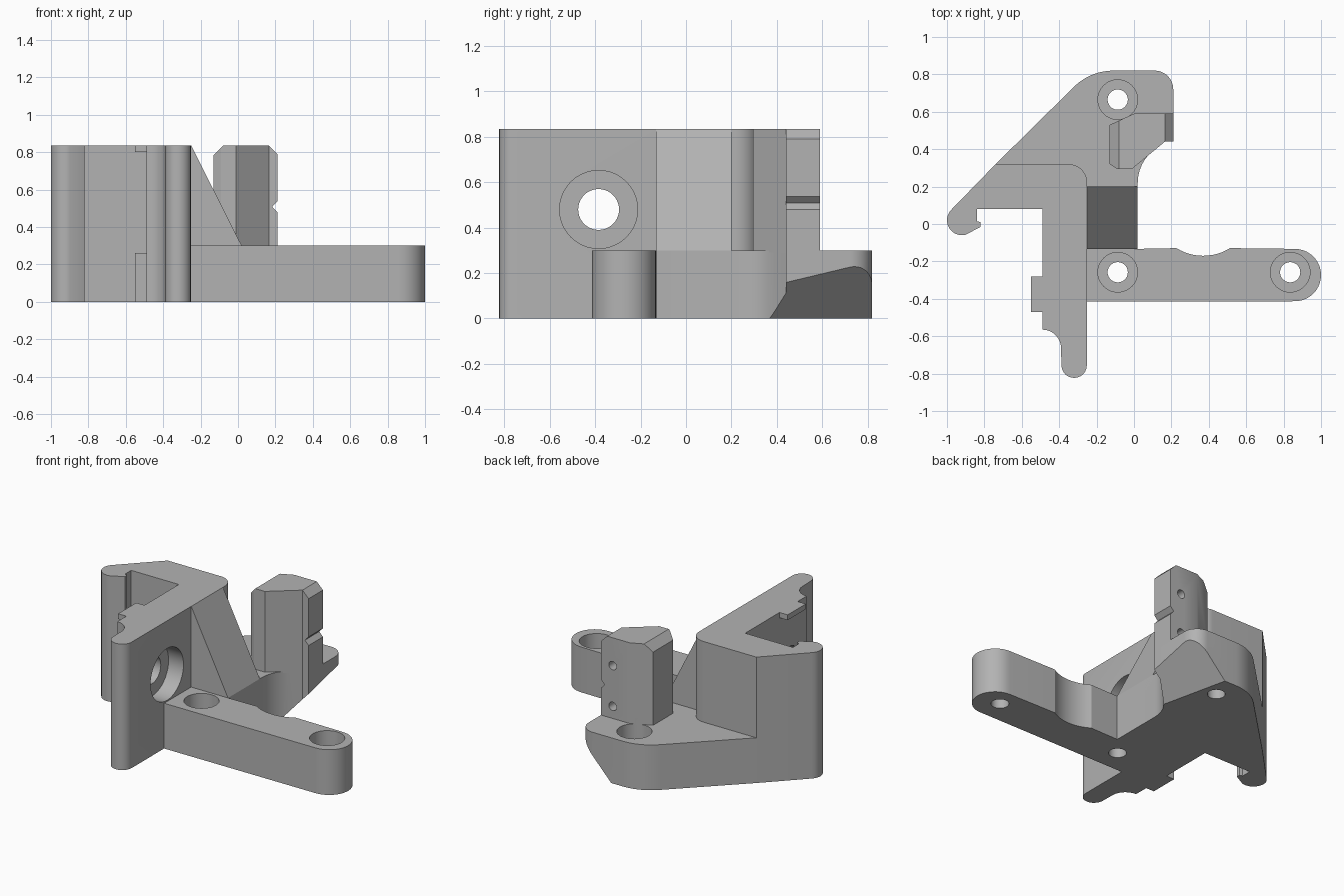
import bpy, bmesh
from math import cos, sin, radians

if "Cube" in bpy.data.objects:
    bpy.data.objects.remove(bpy.data.objects["Cube"])

grey = bpy.data.materials.new("plain grey")
grey.use_nodes = True
colour = (0.45, 0.45, 0.45, 1)
grey.diffuse_color = colour
grey.node_tree.nodes["Principled BSDF"].inputs["Base Color"].default_value = colour

TOP, DECK = 0.835, 0.3


def arc(cx, cy, r, start, end, n=12):
    angles = [radians(start + (end - start) * i / n) for i in range(n + 1)]
    return [(cx + r * cos(a), cy + r * sin(a)) for a in angles]


def add_object(name, bm):
    bmesh.ops.recalc_face_normals(bm, faces=bm.faces)
    mesh = bpy.data.meshes.new(name)
    bm.to_mesh(mesh)
    bm.free()
    mesh.materials.append(grey)
    ob = bpy.data.objects.new(name, mesh)
    bpy.context.collection.objects.link(ob)
    return ob


def prism(name, outline, lo, hi, axis="Z"):
    """Extrude a closed outline along one axis."""
    place = {"X": lambda a, b, h: (h, a, b),
             "Y": lambda a, b, h: (a, h, b),
             "Z": lambda a, b, h: (a, b, h)}[axis]
    bm = bmesh.new()
    ends = [[bm.verts.new(place(a, b, h)) for a, b in outline] for h in (lo, hi)]
    for ring in ends:
        bm.faces.new(ring)
    for i in range(len(outline)):
        j = (i + 1) % len(outline)
        bm.faces.new((ends[0][i], ends[0][j], ends[1][j], ends[1][i]))
    return add_object(name, bm)


def rod(a, b, r, lo, hi, axis="Z"):
    return prism("cutter", arc(a, b, r, 0, 360, 40)[:-1], lo, hi, axis)


def combine(ob, cutter, operation="DIFFERENCE"):
    """Apply a boolean and drop the cutter."""
    mod = ob.modifiers.new("cut", "BOOLEAN")
    mod.operation = operation
    mod.solver = "EXACT"
    mod.object = cutter
    cutter.hide_render = True
    bpy.context.view_layer.update()
    graph = bpy.context.evaluated_depsgraph_get()
    mesh = bpy.data.meshes.new_from_object(ob.evaluated_get(graph))
    ob.modifiers.clear()
    ob.data = mesh
    bpy.data.objects.remove(cutter)


# Tall wall with its hooked wing and rounded front toe
wall = prism("upright_wall",
             arc(-0.92, 0.02, 0.08, 135, 285)
             + [(-0.82, -0.015), (-0.82, 0.01), (-0.84, 0.015), (-0.84, 0.08),
                (-0.49, 0.08), (-0.49, -0.565)]
             + arc(-0.49, -0.665, 0.1, 90, 0)
             + arc(-0.32, -0.755, 0.068, 180, 360)
             + arc(-0.35, 0.22, 0.1, 0, 90)
             + [(-0.74, 0.32)], 0, TOP)
combine(wall, rod(-0.385, 0.48, 0.09, -0.7, 0, "X"))
combine(wall, rod(-0.385, 0.48, 0.172, -0.36, 0, "X"))

# Small tabs on the outside of the wall
tab = [(-0.55, -0.47), (-0.47, -0.47), (-0.47, -0.28), (-0.55, -0.28)]
tabs = [prism("lower_tab", tab, 0, 0.26), prism("upper_tab", tab, 0.8, TOP)]

# Low base with the long arm and the rear shelf
base = prism("base_and_arm",
             [(-0.3, -0.415)]
             + arc(0.86, -0.273, 0.14, -90, 90, 20)
             + arc(0.37, 0.1, 0.27, -58, -122)
             + [(0.02, -0.133)]
             + arc(0.24, 0.22, 0.22, 180, 130)
             + [(0.165, 0.44), (0.21, 0.44)]
             + arc(0.11, 0.72, 0.1, 0, 90)
             + arc(-0.11, 0.52, 0.3, 90, 135)
             + [(-0.74, 0.32), (-0.65, 0.2), (-0.3, 0.15)], 0, DECK)

# Sloped undercut below the rear corner
bm = bmesh.new()
for y in (0.3, 0.95):
    foot = 0.16 - 0.226 * y
    for x, z in ((foot - 0.1, -0.106), (foot + 0.5, -0.106), (foot + 0.5, 0.53)):
        bm.verts.new((x, y, z))
bmesh.ops.convex_hull(bm, input=bm.verts)
combine(base, add_object("cutter", bm))

# Counterbored screw holes
for x, y in ((-0.087, 0.665), (-0.087, -0.258), (0.835, -0.258)):
    combine(base, rod(x, y, 0.054, -0.1, 0.5))
    combine(base, rod(x, y, 0.106, 0.18, 0.5))

# Sloping gusset between wall and base
gusset = prism("gusset", [(-0.3, 0.2), (0.02, 0.2), (0.02, DECK), (-0.25, TOP), (-0.3, TOP)],
               -0.133, 0.2, "Y")

# Rear post: plan outline trimmed by a chamfered, notched front profile
post = prism("rear_post",
             [(-0.13, 0.32), (-0.09, 0.295), (-0.01, 0.295), (0.165, 0.44),
              (0.21, 0.44), (0.21, 0.59), (0, 0.59), (-0.13, 0.53)], 0.29, 1)
profile = prism("cutter",
                [(-0.13, 0.2), (0.21, 0.2), (0.21, 0.48), (0.183, 0.508), (0.21, 0.537),
                 (0.21, 0.79), (0.165, TOP), (-0.08, TOP), (-0.13, 0.785)], 0.1, 0.8, "Y")
combine(post, profile, "INTERSECT")
combine(post, rod(-0.087, 0.665, 0.106, 0.1, 0.32))
for z in (0.38, 0.65):
    combine(post, rod(0.125, z, 0.028, 0.45, 0.7, "Y"))

# Smooth the curved faces, keep the edges crisp
bpy.ops.object.select_all(action="DESELECT")
for ob in (wall, base, gusset, post, *tabs):
    ob.select_set(True)
    bpy.context.view_layer.objects.active = ob
bpy.ops.object.shade_smooth_by_angle(angle=radians(25))
